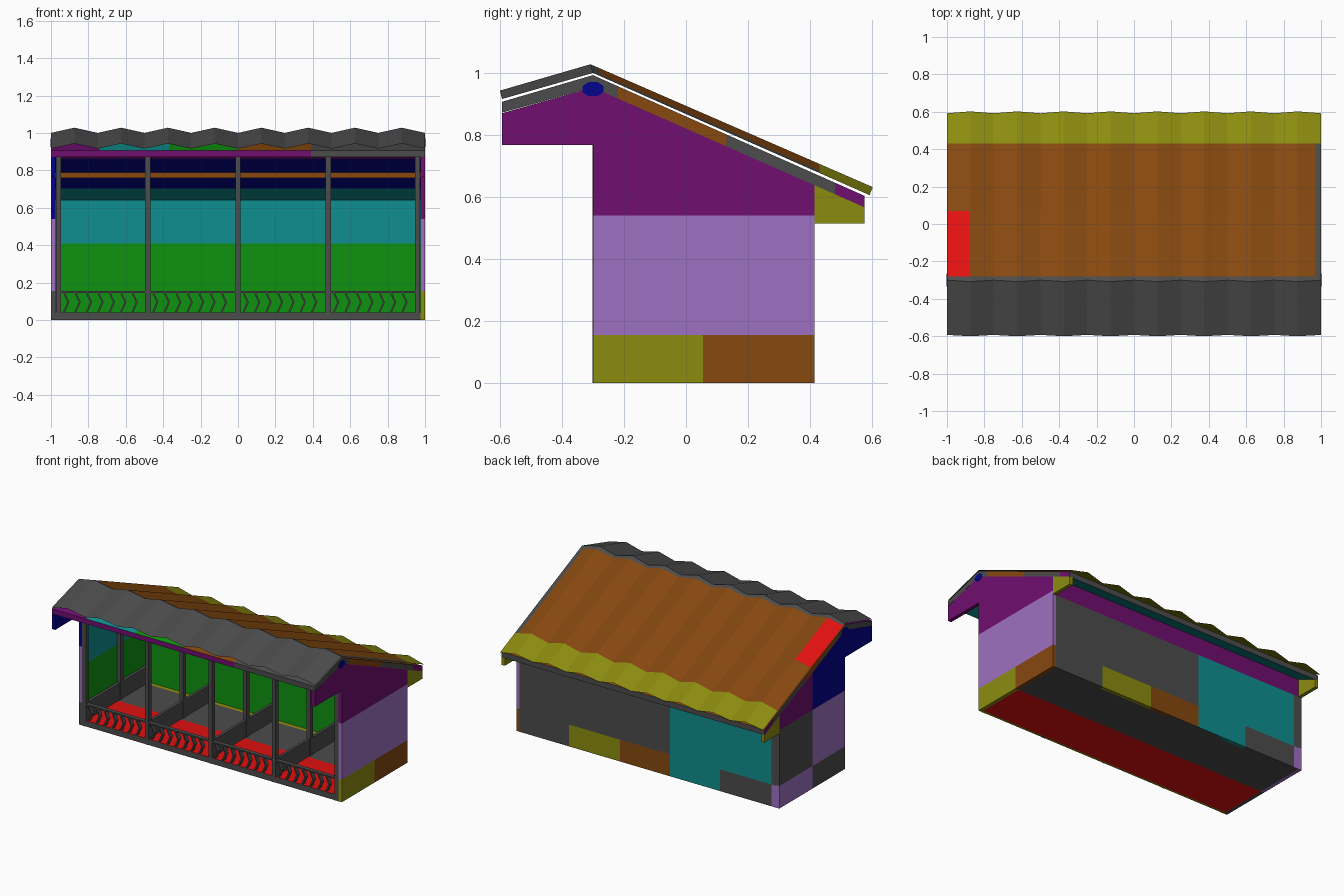
import bpy, bmesh, math
from mathutils import Vector

if "Cube" in bpy.data.objects:
    bpy.data.objects.remove(bpy.data.objects["Cube"])

# Colours (sRGB 0-255 turned into linear)
PAL = {"grey": (76, 76, 76), "navy": (4, 4, 140), "brown": (134, 72, 15), "teal": (15, 142, 142),
       "green": (15, 146, 15), "red": (225, 16, 16), "purple": (112, 14, 112),
       "lilac": (158, 113, 194), "olive": (140, 140, 16)}
NAMES = list(PAL)


def lin(v):
    v /= 255
    return v / 12.92 if v <= 0.04045 else ((v + 0.055) / 1.055) ** 2.4


MATS = []
for n, c in PAL.items():
    m = bpy.data.materials.new(n)
    m.diffuse_color = (*[lin(v) for v in c], 1)
    m.use_nodes = True
    m.node_tree.nodes["Principled BSDF"].inputs["Base Color"].default_value = m.diffuse_color
    MATS.append(m)


def finish(name, bm, rule, xs=(), ys=(), zs=()):
    """Cut the mesh along the given planes, colour faces by rule(centre, normal)."""
    for axis, cuts in enumerate((xs, ys, zs)):
        for v in cuts:
            co, no = Vector((0, 0, 0)), Vector((0, 0, 0))
            co[axis], no[axis] = v, 1
            bmesh.ops.bisect_plane(bm, geom=bm.verts[:] + bm.edges[:] + bm.faces[:],
                                   dist=1e-5, plane_co=co, plane_no=no)
    bm.normal_update()
    for f in bm.faces:
        col = rule if isinstance(rule, str) else rule(f.calc_center_median(), f.normal)
        f.material_index = NAMES.index(col)
    me = bpy.data.meshes.new(name)
    bm.to_mesh(me)
    bm.free()
    for m in MATS:
        me.materials.append(m)
    ob = bpy.data.objects.new(name, me)
    bpy.context.collection.objects.link(ob)
    return ob


def prism(bm, poly, a, b, axis):
    """Extrude a 2D polygon along x (poly is y,z) or y (poly is x,z)."""
    mk = (lambda p, t: (t, p[0], p[1])) if axis == "x" else (lambda p, t: (p[0], t, p[1]))
    face = bm.faces.new([bm.verts.new(mk(p, a)) for p in poly])
    ext = bmesh.ops.extrude_face_region(bm, geom=[face])
    d = Vector((b - a, 0, 0)) if axis == "x" else Vector((0, b - a, 0))
    bmesh.ops.translate(bm, vec=d, verts=[g for g in ext["geom"] if isinstance(g, bmesh.types.BMVert)])
    bmesh.ops.recalc_face_normals(bm, faces=bm.faces[:])


def box(bm, x0, x1, y0, y1, z0, z1):
    prism(bm, [(y0, z0), (y1, z0), (y1, z1), (y0, z1)], x0, x1, "x")


# Side walls, with the overhang panels at front and back
WALL = [(-.3, 0), (.415, 0), (.415, .515), (.575, .515), (.575, .567), (-.3, .953),
        (-.593, .87), (-.593, .768), (-.3, .768)]
for side, s in (("left", -1), ("right", 1)):
    def wall_rule(c, n, s=s):
        front = c.y < .055
        if c.y > .4151:
            return "olive"
        if n.x * s < -.5:
            if c.y < -.3:
                return "navy" if s < 0 else "teal"
            return "green" if c.z < .41 else "teal"
        if s > 0:
            if c.z < .155:
                return "olive" if front else "brown"
            return "lilac" if c.z < .54 else "purple"
        if c.z < .155:
            return "grey" if front else "lilac"
        if c.z < .54:
            return "lilac" if front else "grey"
        return "navy" if front else "purple"
    bm = bmesh.new()
    prism(bm, WALL, s * .975, s, "x")
    finish(side + "_wall", bm, wall_rule, ys=(-.3, .055, .415), zs=(.155, .41, .54))


# Back wall
def back_rule(c, n):
    if n.y < -.5:
        return "green" if c.z < .41 else "teal"
    if c.z > .515:
        return "purple"
    if c.x < -.94:
        return "lilac" if c.z < .15 else "grey"
    if c.x < -.17:
        return "grey" if c.x < -.55 and c.z < .15 else "teal"
    if c.z < .15 and c.x < .6:
        return "brown" if c.x < .21 else "olive"
    return "grey"


bm = bmesh.new()
box(bm, -.975, .975, .39, .415, 0, .64)
finish("back_wall", bm, back_rule, xs=(-.94, -.55, -.17, .21, .6), zs=(.15, .41, .515))


# Floor
def floor_rule(c, n):
    if abs(n.z) < .5:
        return "grey"
    if n.z > 0 and c.y > .36 or n.z < 0 and c.y < -.285:
        return "olive"
    return "red" if c.y < .055 else "grey"


bm = bmesh.new()
box(bm, -.975, .975, -.3, .39, 0, .04)
finish("floor", bm, floor_rule, ys=(-.285, .055, .36))
bm = bmesh.new()
box(bm, -.975, .975, .389, .414, -.0, .001)
finish("floor_back_edge", bm, "grey")

# Posts, low partitions and front rails
POSTS = (-.96, -.483, 0, .483, .96)
bm = bmesh.new()
for x in POSTS:
    box(bm, x - .014, x + .014, -.302, -.272, 0, .89)
    box(bm, x - .014, x + .014, .075, .105, .04, .78)
finish("posts", bm, "grey")
bm = bmesh.new()
for x in POSTS:
    box(bm, x - .01, x + .01, -.28, .39, .04, .155)
finish("partitions", bm, "grey")
bm = bmesh.new()
box(bm, -.96, .96, -.3, -.272, .145, .154)
finish("front_rail", bm, "grey")

# Chevron slats of the low front fence
bm = bmesh.new()
for p, q in zip(POSTS, POSTS[1:]):
    for i in range(7):
        x = p + .024 + i * .061
        w = .01
        prism(bm, [(x, .04), (x + w, .04), (x + w + .024, .095), (x + w, .147), (x, .147),
                   (x + .024, .095)], -.3, -.272, "y")
finish("fence_slats", bm, "grey")

# Purlin and ridge beam
bm = bmesh.new()
box(bm, -.975, .975, .075, .105, .76, .79)
finish("purlin", bm, "brown")
bm = bmesh.new()
prism(bm, [(-.3 + .037 * math.cos((i + .5) * math.pi / 4), .948 + .025 * math.sin((i + .5) * math.pi / 4))
           for i in range(8)], -1.002, 1.002, "x")
finish("ridge_beam", bm, "navy")


# Roof deck
def deck_rule(c, n):
    if abs(n.x) > .5:
        if c.y < -.22 or .13 < c.y < .48:
            return "grey"
        return "brown" if c.y < .13 else "purple"
    if n.z > .5:
        if c.y > -.3:
            return "brown"
        for lim, col in ((-.74, "purple"), (-.37, "teal"), (0, "green"), (.39, "brown")):
            if c.x < lim:
                return col
        return "grey"
    if n.z < -.5:
        if c.y < -.3 or c.y > .265:
            return "teal"
        return "purple" if c.y < -.09 else "navy"
    if n.y < 0:
        return "purple" if c.x < .39 else "grey"
    return "grey"


bm = bmesh.new()
prism(bm, [(-.593, .907), (-.593, .872), (-.3, .953), (.575, .566), (.575, .604), (-.3, .993)], -1, 1, "x")
finish("roof_deck", bm, deck_rule, xs=(-.74, -.37, 0, .39), ys=(-.3, -.22, -.09, .13, .265, .48))


# Corrugated roof sheet: eight folded waves, valley row and peak row profiles
def roof_rule(c, n):
    if c.y < -.28:
        return "grey"
    if c.y > .43:
        return "olive"
    if c.x > .97:
        return "grey"
    return "red" if c.x < -.88 and c.y < .07 else "brown"


VALLEY = [(-.593, .916), (-.3, 1.0), (.592, .606)]
PEAK = [(-.6, .943), (-.308, 1.028), (.602, .632)]
bm = bmesh.new()
rows = [[bm.verts.new((-1 + i * .125, y, z)) for y, z in (PEAK if i % 2 else VALLEY)] for i in range(17)]
for a, b in zip(rows, rows[1:]):
    for j in range(2):
        bm.faces.new((a[j], b[j], b[j + 1], a[j + 1]))
finish("roof_sheet", bm, roof_rule, xs=(-.88, .97), ys=(-.28, .07, .43))
